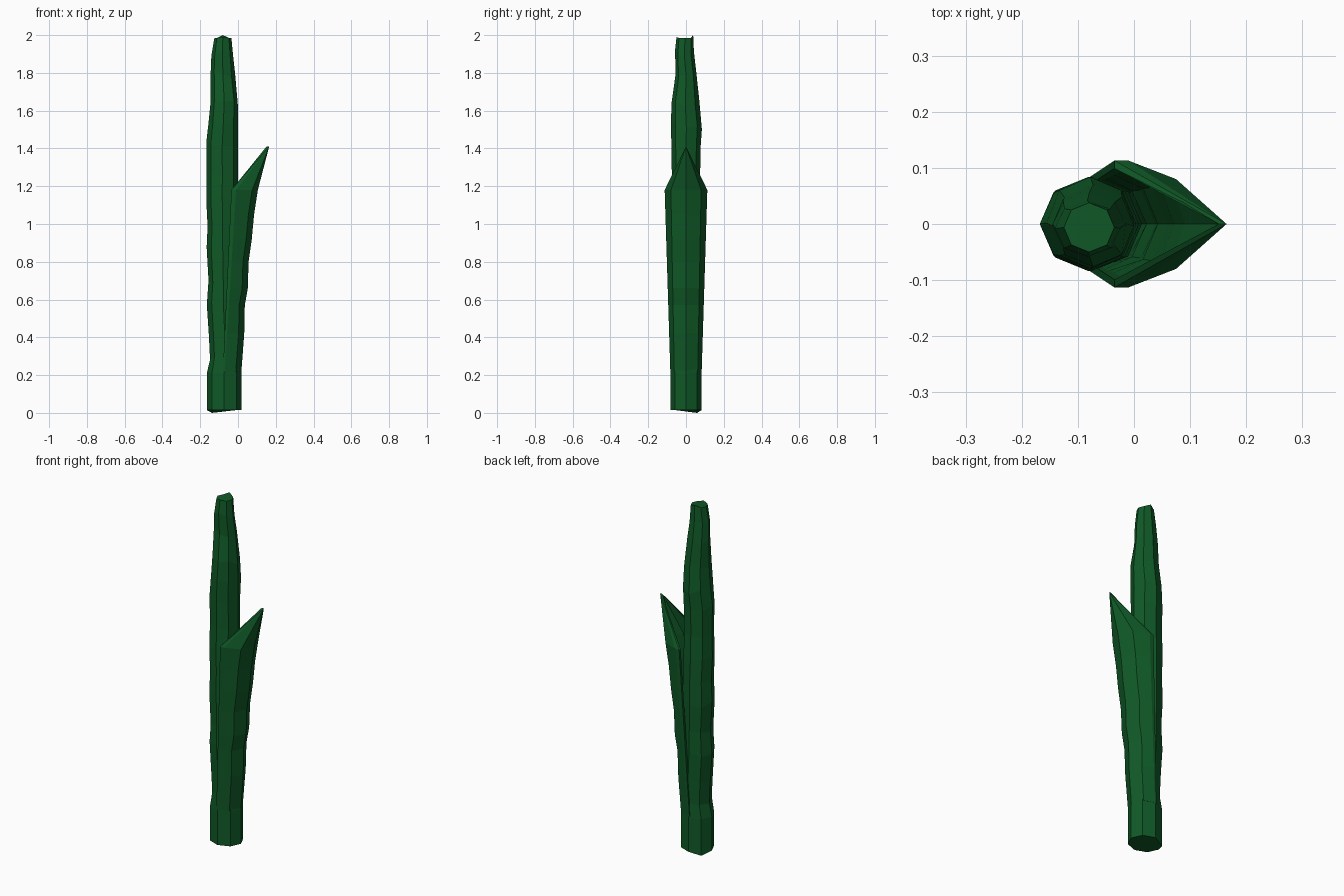
import bpy, bmesh, math, random

random.seed(4)
cube = bpy.data.objects.get("Cube")
if cube:
    bpy.data.objects.remove(cube, do_unlink=True)

green = bpy.data.materials.new("dark_green")
green.use_nodes = True
colour = (0.005, 0.1, 0.02, 1)
green.diffuse_color = colour
green.node_tree.nodes["Principled BSDF"].inputs["Base Color"].default_value = colour


def finish(bm, name):
    bmesh.ops.recalc_face_normals(bm, faces=bm.faces)
    mesh = bpy.data.meshes.new(name)
    bm.to_mesh(mesh)
    bm.free()
    mesh.materials.append(green)
    obj = bpy.data.objects.new(name, mesh)
    bpy.context.collection.objects.link(obj)
    return obj


def bridge(bm, a, b, closed):
    n = len(a)
    for i in range(n if closed else n - 1):
        j = (i + 1) % n
        bm.faces.new((a[i], a[j], b[j], b[i]))


# Stalk: uneven octagonal rings as (height, centre x, centre y, radius x, radius y)
SIDES = 8
profile = [
    (0.015, -0.073, 0, 0.092, 0.083), (0.21, -0.073, 0, 0.092, 0.083),
    (0.30, -0.068, 0, 0.08, 0.08), (0.42, -0.07, 0, 0.084, 0.082),
    (0.58, -0.078, 0, 0.087, 0.084), (0.70, -0.078, 0, 0.078, 0.082),
    (0.86, -0.081, 0, 0.085, 0.084), (1.0, -0.081, 0, 0.08, 0.082),
    (1.13, -0.084, 0, 0.084, 0.08), (1.26, -0.083, 0, 0.083, 0.075),
    (1.42, -0.084, 0, 0.084, 0.077), (1.52, -0.078, 0.002, 0.078, 0.082),
    (1.64, -0.073, -0.003, 0.073, 0.073), (1.80, -0.08, 0, 0.065, 0.055),
    (1.90, -0.083, -0.008, 0.058, 0.05), (1.985, -0.08, -0.006, 0.045, 0.044),
]
bm = bmesh.new()
rings = []
for level, (z, cx, cy, rx, ry) in enumerate(profile):
    ring = []
    for k in range(SIDES):
        a = k * math.tau / SIDES
        wobble = random.uniform(-0.02, 0.02) if 1 < level < len(profile) - 1 else 0
        ring.append(bm.verts.new((cx + rx * math.cos(a), cy + ry * math.sin(a), z + wobble)))
    if rings:
        bridge(bm, rings[-1], ring, True)
    rings.append(ring)
# Ragged ends
rings[0][3].co.z = 0
rings[-1][2].co.z = 2
rings[-1][6].co.z = 1.99
for ring in (rings[0], rings[-1]):
    bm.faces.new(ring)
finish(bm, "stalk")

# Leaf sheath: half shell around the left side, drawn up to a point
keel = [(0.22, 0.018), (0.42, 0.033), (0.57, 0.036), (0.66, 0.052),
        (0.80, 0.056), (0.92, 0.073), (1.05, 0.085), (1.18, 0.105)]
bm = bmesh.new()
rows = []
for z, kx in keel:
    t = (z - keel[0][0]) / (keel[-1][0] - keel[0][0])
    half = [(-0.08 + 0.045 * t, 0.083 + 0.03 * t),
            (-0.07 + 0.06 * t, 0.083 + 0.03 * t),
            (kx - 0.03, 0.062 + 0.018 * t)]
    outline = [(x, -y) for x, y in half] + [(kx, 0)] + [(x, y) for x, y in reversed(half)]
    row = [bm.verts.new((x, y, z)) for x, y in outline]
    if rows:
        bridge(bm, rows[-1], row, False)
    rows.append(row)
tip = bm.verts.new((0.165, 0, 1.41))
for a, b in zip(rows[-1], rows[-1][1:]):
    bm.faces.new((a, b, tip))
sheath = finish(bm, "leaf_sheath")
# Make every normal point away from the stalk before thickening inward
if sum(p.normal.x for p in sheath.data.polygons) < 0:
    sheath.data.flip_normals()
shell = sheath.modifiers.new("thickness", "SOLIDIFY")
shell.thickness = 0.014
shell.offset = -1
